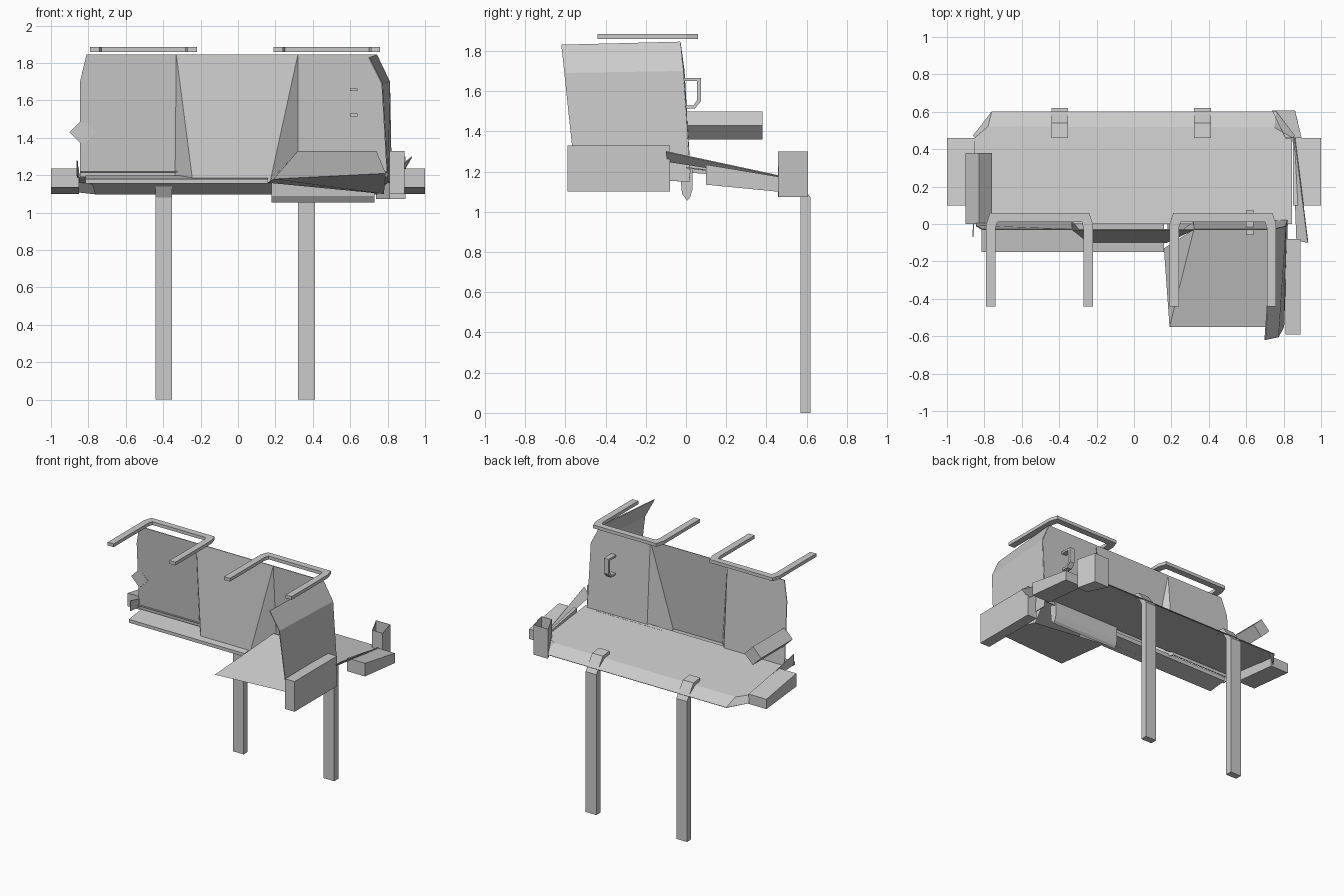
import bpy, bmesh, math
from mathutils import Vector


def mesh(name, verts, faces, thick=0.0):
    """Flat-shaded mesh from a few points, optionally given sheet thickness."""
    me = bpy.data.meshes.new(name)
    me.from_pydata([Vector(v) for v in verts], [], faces)
    bm = bmesh.new()
    bm.from_mesh(me)
    bmesh.ops.recalc_face_normals(bm, faces=bm.faces)
    bm.to_mesh(me)
    bm.free()
    ob = bpy.data.objects.new(name, me)
    bpy.context.collection.objects.link(ob)
    if thick:
        mod = ob.modifiers.new("sheet", 'SOLIDIFY')
        mod.thickness = thick
        mod.offset = 0
    return ob


def prism(name, profile, lo, hi, axis):
    """Extrude a 2D profile along x (profile y,z), y (x,z) or z (x,y)."""
    def place(p, t):
        return {'x': (t, p[0], p[1]), 'y': (p[0], t, p[1]), 'z': (p[0], p[1], t)}[axis]
    n = len(profile)
    verts = [place(p, lo) for p in profile] + [place(p, hi) for p in profile]
    faces = [tuple(range(n)), tuple(range(n, 2 * n))]
    faces += [(i, (i + 1) % n, n + (i + 1) % n, n + i) for i in range(n)]
    return mesh(name, verts, faces)


# Folded back panel: two flat sides and a centre that kicks forward at the foot
mesh("back_panel", [
    (-.81, -.03, 1.845), (-.33, -.03, 1.845), (.32, -.03, 1.845), (.74, -.03, 1.845),
    (-.845, -.01, 1.70), (.81, -.015, 1.70),
    (-.845, .02, 1.19), (-.335, .02, 1.19), (-.24, -.10, 1.16),
    (.17, -.10, 1.16), (.32, .01, 1.20), (.82, .02, 1.19)],
    [(0, 4, 6, 7, 1), (1, 7, 8), (1, 8, 9, 2), (2, 9, 10), (2, 10, 11, 5, 3)], .006)

# Side wing running forward from the right end of the panel
mesh("side_wing", [
    (.74, -.03, 1.845), (.81, -.015, 1.70), (.82, .02, 1.15),
    (.70, -.62, 1.83), (.77, -.605, 1.69), (.80, -.55, 1.17)],
    [(0, 1, 4, 3), (1, 2, 5, 4)], .006)

# Sloping seat with its triangular side and underside
mesh("seat", [
    (.19, -.55, 1.18), (.79, -.55, 1.21), (.74, -.03, 1.33), (.32, -.03, 1.33),
    (.16, -.13, 1.16), (.78, -.13, 1.10)],
    [(0, 1, 2, 3), (0, 3, 4), (0, 4, 5, 1), (1, 5, 2)])

# Tapered plate hanging below the seat back
prism("seat_back_plate", [(-.03, 1.20), (-.02, 1.09), (.005, 1.055), (.02, 1.07),
                          (.032, 1.11), (.032, 1.22)], .18, .73, 'x')

# Armrest block outside the wing
prism("armrest", [(-.59, 1.10), (-.08, 1.10), (-.08, 1.33), (-.59, 1.33)], .81, .89, 'x')

# Sloping desk with a folded rear lip
mesh("desk", [
    (-.845, .0, 1.22), (.845, .0, 1.22), (.845, .46, 1.165), (.75, .515, 1.155),
    (-.78, .52, 1.155), (-.85, .46, 1.165),
    (.76, .60, 1.10), (-.76, .60, 1.10), (.86, .47, 1.11), (-.86, .47, 1.11)],
    [(0, 1, 2, 3, 4, 5), (3, 6, 7, 4), (2, 8, 6, 3), (5, 4, 7, 9)], .006)

# Ledge in front of the panel
prism("front_ledge", [(-.15, 1.155), (.0, 1.17), (.0, 1.20), (-.15, 1.18)], -.815, .16, 'x')

# Side trays, one at each end of the desk
tray = [(.10, 1.135), (.46, 1.10), (.46, 1.175), (.10, 1.235)]
for side, lo, hi in (("left", -1.0, -.85), ("right", .85, 1.0)):
    prism(side + "_tray", tray, lo, hi, 'x')

# Thin flaps at the desk ends
mesh("right_flap", [(.93, -.10, 1.30), (.87, -.09, 1.25), (.85, .46, 1.165), (.86, .46, 1.18)],
     [(0, 1, 2, 3)], .006)
mesh("left_flap", [(-.86, -.07, 1.28), (-.86, -.07, 1.20), (-.85, .40, 1.17)],
     [(0, 1, 2)], .006)

# Open-topped bin at the rear right corner
bin_plan = [(.74, .605), (.86, .605), (.895, .46), (.81, .46)]
mesh("corner_bin", [(x, y, z) for z in (1.075, 1.30) for x, y in bin_plan],
     [(0, 1, 2, 3)] + [(i, (i + 1) % 4, 4 + (i + 1) % 4, 4 + i) for i in range(4)], .004)

# Diamond-section bar at the left
prism("left_bar", [(-.90, 1.43), (-.83, 1.36), (-.76, 1.43), (-.83, 1.50)], .0, .38, 'y')

# Legs that hook over the rear lip
leg = [(.57, 0), (.62, 0), (.62, 1.07), (.54, 1.18), (.46, 1.19),
       (.46, 1.16), (.53, 1.15), (.57, 1.08)]
for side, x in (("left", -.397), ("right", .367)):
    prism(side + "_leg", leg, x - .045, x + .045, 'x')

# U-shaped top rails: half outlines mirrored about each rail's centre
outer = [(.285, -.44), (.285, .0), (.265, .06)]
inner = [(.235, -.44), (.235, -.02), (.225, .012)]
half = inner[::-1] + outer
outline = half + [(-x, y) for x, y in half[::-1]]
for side, cx in (("left", -.505), ("right", .475)):
    prism(side + "_top_rail", [(cx + x, y) for x, y in outline], 1.86, 1.885, 'z')

# Grab handle on the rear of the panel
prism("grab_handle", [(-.06, 1.665), (.075, 1.665), (.075, 1.55), (.045, 1.515), (-.06, 1.515),
                      (-.06, 1.53), (.038, 1.53), (.055, 1.555), (.055, 1.65), (-.06, 1.65)],
      .60, .64, 'x')
